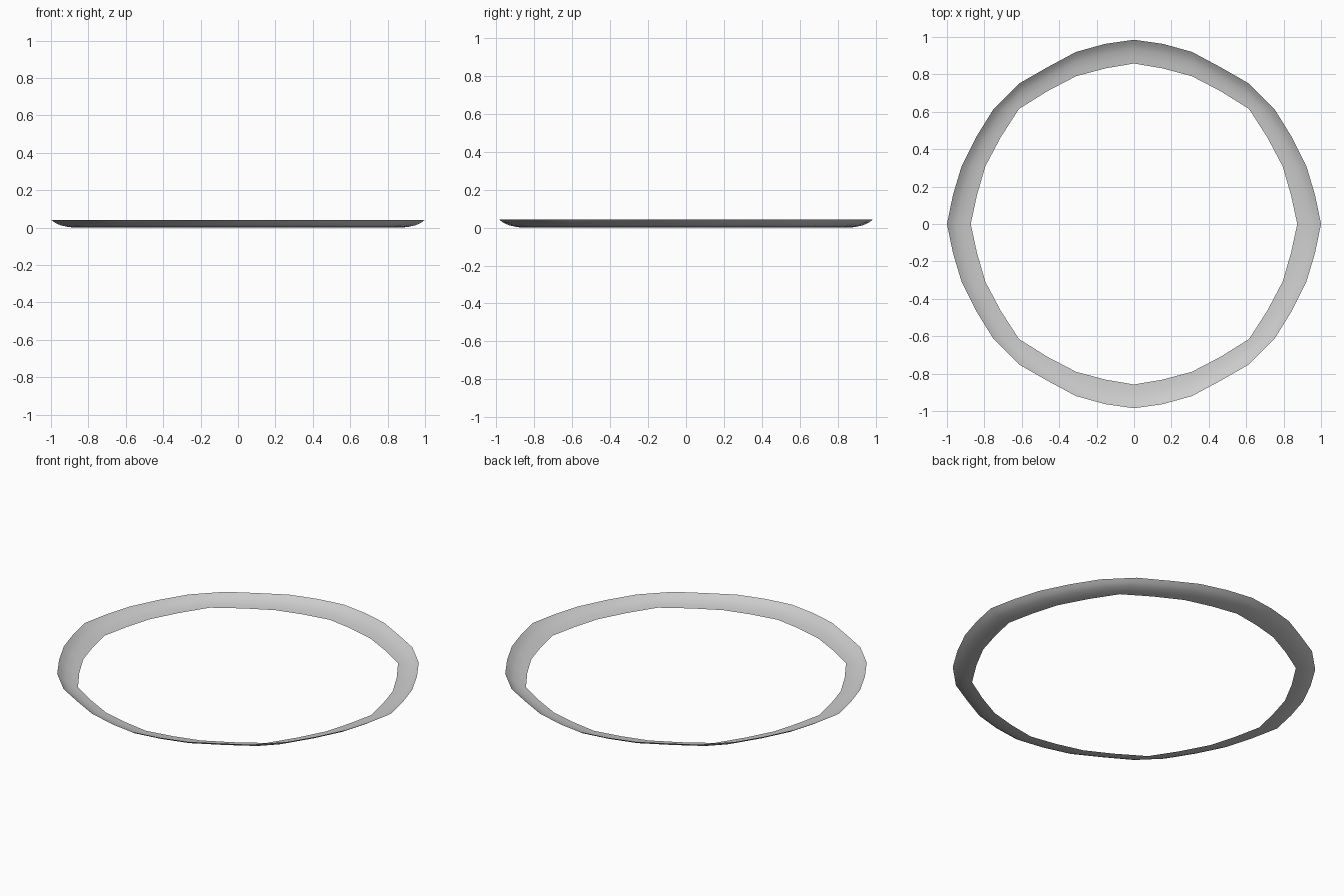
import bpy, bmesh
from mathutils import Vector

if "Cube" in bpy.data.objects:
    bpy.data.objects.remove(bpy.data.objects["Cube"])

# quarter outlines, from the +x axis round to the +y axis
outer = [(1.0, 0), (.968, .155), (.922, .308), (.845, .463), (.752, .613),
         (.613, .752), (.463, .838), (.31, .92), (.155, .963), (0, .985)]
inner = [(.873, 0), (.84, .153), (.795, .308), (.713, .463), (.615, .615),
         (.615, .615), (.463, .71), (.31, .79), (.153, .832), (0, .858)]

# shallow upturned cross-section: (fraction from inner to outer edge, height)
profile = [(0, 0), (.3, .004), (.6, .013), (.82, .025), (1, .042)]

# quarter of the rim strip
bm = bmesh.new()
rings = []
for t, z in profile:
    ring = []
    for a, b in zip(inner, outer):
        p = Vector(a).lerp(Vector(b), t)
        ring.append(bm.verts.new((p.x, p.y, z)))
    rings.append(ring)
for lo, hi in zip(rings, rings[1:]):
    for i in range(len(lo) - 1):
        bm.faces.new((lo[i], hi[i], hi[i + 1], lo[i + 1]))
bmesh.ops.remove_doubles(bm, verts=bm.verts, dist=.0005)
for f in bm.faces:
    f.smooth = True
mesh = bpy.data.meshes.new("rim_ring")
bm.to_mesh(mesh)
bm.free()
rim = bpy.data.objects.new("rim_ring", mesh)
bpy.context.collection.objects.link(rim)

# mirror the quarter into the full ring
mirror = rim.modifiers.new("mirror", 'MIRROR')
mirror.use_axis = (True, True, False)
mirror.merge_threshold = .0005
